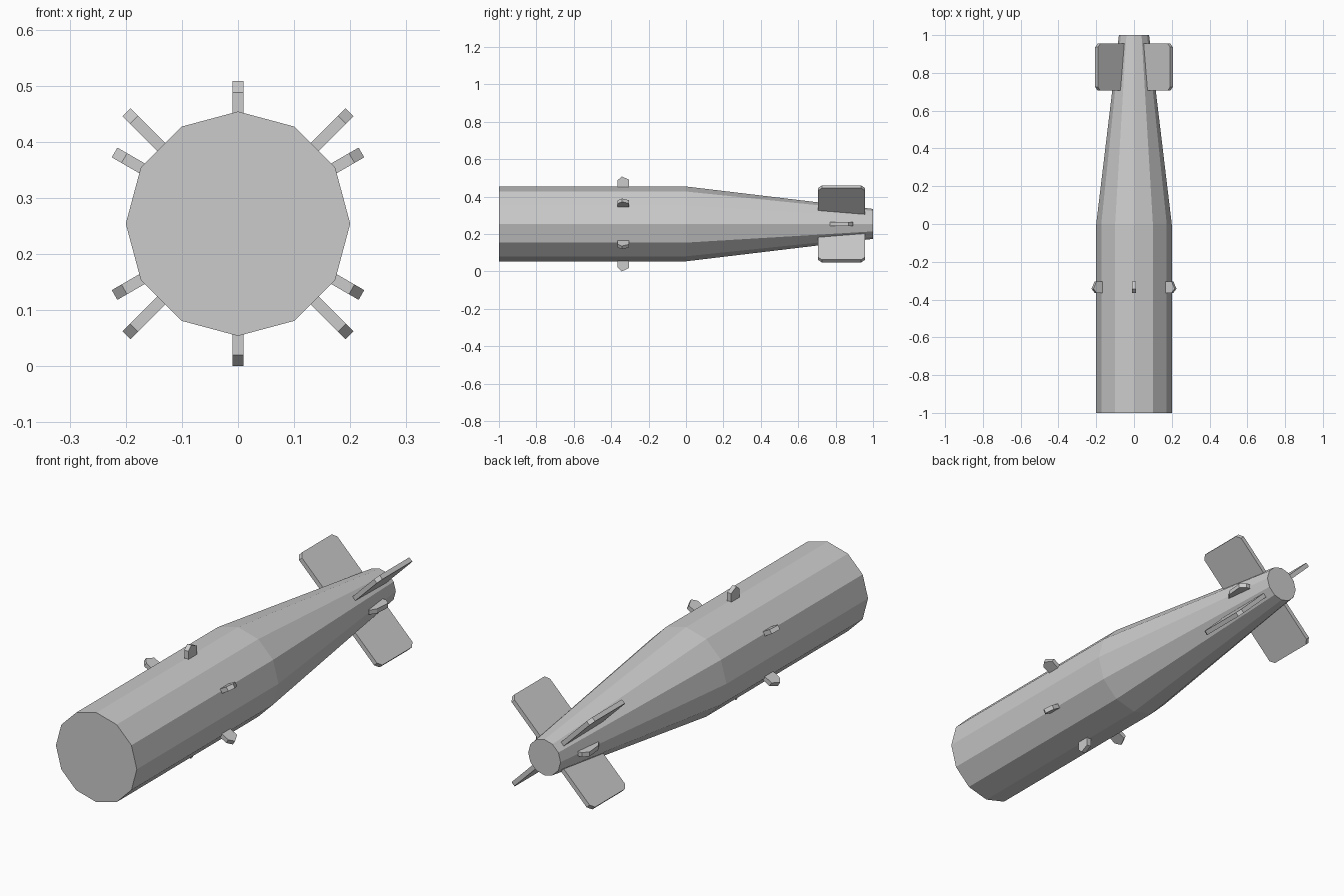
import bpy, bmesh, math
from mathutils import Matrix

if "Cube" in bpy.data.objects:
    bpy.data.objects.remove(bpy.data.objects["Cube"])

AXIS_Z = 0.254


def make_object(name, bm):
    bmesh.ops.recalc_face_normals(bm, faces=bm.faces)
    mesh = bpy.data.meshes.new(name)
    bm.to_mesh(mesh)
    bm.free()
    obj = bpy.data.objects.new(name, mesh)
    bpy.context.collection.objects.link(obj)
    obj.location.z = AXIS_Z
    return obj


def radial_plate(name, profile, thickness, angle):
    """Extrude a (y, radius) profile and turn it about the long axis."""
    bm = bmesh.new()
    face = bm.faces.new([bm.verts.new((r, y, -thickness / 2)) for y, r in profile])
    ext = bmesh.ops.extrude_face_region(bm, geom=[face])
    top = [v for v in ext["geom"] if isinstance(v, bmesh.types.BMVert)]
    bmesh.ops.translate(bm, verts=top, vec=(0, 0, thickness))
    bm.transform(Matrix.Rotation(-math.radians(angle), 4, 'Y'))
    return make_object(name, bm)


# Twelve-sided body: straight front, tapered tail
bm = bmesh.new()
rings = []
for y, r in [(-1, 0.2), (0, 0.2), (1, 0.08)]:
    rings.append([bm.verts.new((r * math.cos(i * math.pi / 6), y, r * math.sin(i * math.pi / 6)))
                  for i in range(12)])
for a, b in zip(rings, rings[1:]):
    for i in range(12):
        j = (i + 1) % 12
        bm.faces.new((a[i], a[j], b[j], b[i]))
bm.faces.new(rings[0])
bm.faces.new(rings[-1])
make_object("body", bm)

# Four diagonal tail fins with clipped corners
fin = [(0.706, 0.09), (0.706, 0.262), (0.726, 0.281), (0.936, 0.281), (0.956, 0.262), (0.956, 0.07)]
for i in range(4):
    radial_plate(f"tail_fin_{i + 1}", fin, 0.02, 45 + 90 * i)

# Six small studs around the front section
stud = [(-0.365, 0.18), (-0.365, 0.234), (-0.343, 0.254), (-0.305, 0.236), (-0.305, 0.18)]
for i in range(6):
    radial_plate(f"stud_{i + 1}", stud, 0.02, 30 + 60 * i)

# Two side lugs between the fins
lug = [(0.77, 0.08), (0.77, 0.108), (0.80, 0.126), (0.87, 0.132), (0.893, 0.11), (0.893, 0.08)]
for i in range(2):
    radial_plate(f"side_lug_{i + 1}", lug, 0.02, 180 * i)
